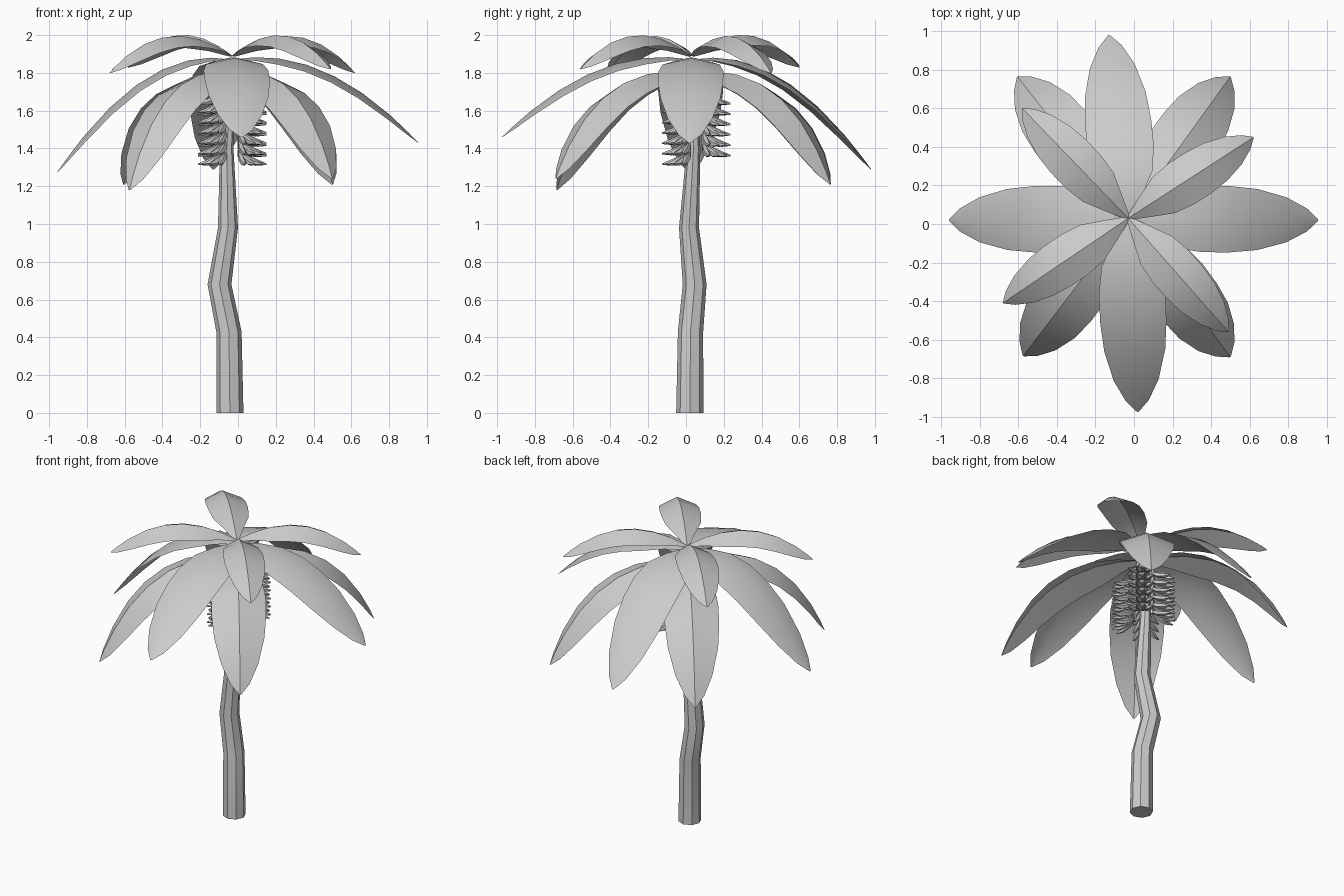
import bpy, bmesh, math
from mathutils import Vector, Matrix

if "Cube" in bpy.data.objects:
    bpy.data.objects.remove(bpy.data.objects["Cube"])

grey = bpy.data.materials.new("plain_grey")
grey.use_nodes = True
COLOUR = (0.6, 0.6, 0.6, 1)
grey.diffuse_color = COLOUR
grey.node_tree.nodes["Principled BSDF"].inputs["Base Color"].default_value = COLOUR


def finish(bm, name, closed=True):
    """Turn a bmesh into a named object, smooth except at sharp edges."""
    if closed:
        bmesh.ops.recalc_face_normals(bm, faces=bm.faces)
    mesh = bpy.data.meshes.new(name)
    bm.to_mesh(mesh)
    bm.free()
    mesh.materials.append(grey)
    obj = bpy.data.objects.new(name, mesh)
    bpy.context.collection.objects.link(obj)
    bpy.ops.object.select_all(action='DESELECT')
    obj.select_set(True)
    bpy.context.view_layer.objects.active = obj
    bpy.ops.object.shade_smooth_by_angle(angle=math.radians(30))


def tube(bm, path, radii, sides, level=False):
    """Capped tube along a path; level keeps the rings horizontal."""
    rings = []
    for i, p in enumerate(path):
        d = path[min(i + 1, len(path) - 1)] - path[max(i - 1, 0)]
        turn = Matrix.Identity(3) if level else d.to_track_quat('Z', 'Y').to_matrix()
        ring = []
        for k in range(sides):
            a = math.tau * k / sides
            ring.append(bm.verts.new(p + turn @ Vector((math.cos(a), math.sin(a), 0)) * radii[i]))
        rings.append(ring)
    for low, high in zip(rings, rings[1:]):
        for k in range(sides):
            n = (k + 1) % sides
            bm.faces.new((low[k], low[n], high[n], high[k]))
    bm.faces.new(rings[0][::-1])
    bm.faces.new(rings[-1])


# Crooked trunk
trunk = [(-0.043, 0.02, 0, 0.072), (-0.048, 0.024, 0.43, 0.067),
         (-0.098, 0.046, 0.68, 0.063), (-0.053, 0.016, 0.98, 0.053),
         (-0.06, 0.04, 1.4, 0.036), (-0.03, 0.03, 1.85, 0.022)]
bm = bmesh.new()
tube(bm, [Vector(p[:3]) for p in trunk], [p[3] for p in trunk], 8, level=True)
finish(bm, "trunk")

# Leaf outline: distance along the leaf, share of the half width
OUTLINE = [(0, 0.1), (0.12, 0.5), (0.25, 0.88), (0.4, 1), (0.55, 1),
           (0.7, 0.92), (0.85, 0.68), (0.95, 0.35), (1, 0.03)]


def leaf(name, tip, base_z, rise, half, fold, ease):
    """Arched leaf with a raised midrib and drooping edges."""
    base = Vector((-0.03, 0.03, base_z))
    tip = Vector(tip)
    flat = Vector((tip.x - base.x, tip.y - base.y, 0))
    side = Vector((-flat.y, flat.x, 0)).normalized()

    def rib(t):
        p = base + flat * ((1 + ease) * t - ease * t * t)
        p.z = base_z + rise * t + (tip.z - base_z - rise) * t * t
        return p

    bm = bmesh.new()
    rows = []
    for t, w in OUTLINE:
        p = rib(t)
        along = (rib(t + 0.01) - rib(t - 0.01)).normalized()
        up = along.cross(side)
        rows.append([bm.verts.new(p + side * half * w * s - up * fold * w * abs(s))
                     for s in (-1, 0, 1)])
    for a, b in zip(rows, rows[1:]):
        for k in (0, 1):
            bm.faces.new((a[k], b[k], b[k + 1], a[k + 1]))
    finish(bm, name, closed=False)


# Long leaves pointing along the axes
for label, tip in [("left", (0.955, 0.02, 1.43)), ("right", (-0.96, 0.02, 1.27)),
                   ("front", (0.02, -0.975, 1.46)), ("back", (-0.13, 0.98, 1.29))]:
    leaf("long_leaf_" + label, tip, 1.87, 0.18, 0.172, 0.037, 0)

# Drooping diagonal leaves
for label, tip in [("back_left", (0.5, 0.765, 1.21)), ("back_right", (-0.605, 0.765, 1.21)),
                   ("front_right", (-0.575, -0.685, 1.18)), ("front_left", (0.5, -0.69, 1.24))]:
    leaf("drooping_leaf_" + label, tip, 1.8, 0.15, 0.17, 0.06, 0.4)

# Short crown leaves
for label, tip in [("back_left", (0.62, 0.45, 1.8)), ("front_left", (0.49, -0.56, 1.82)),
                   ("front_right", (-0.68, -0.41, 1.8)), ("back_right", (-0.58, 0.6, 1.83))]:
    leaf("crown_leaf_" + label, tip, 1.89, 0.5, 0.125, 0.055, 0.1)

# Hanging fruit bunches: a spine with tiers of fanned, drooping fingers
FINGER = [(0, 0, 0.008), (0.045, -0.03, 0.018), (0.1, -0.052, 0.016), (0.145, -0.058, 0.004)]
for label, degrees, bottom in [("back_left", 45, 1.42), ("back_right", 135, 1.42),
                               ("front_right", 225, 1.375), ("front_left", 315, 1.375)]:
    angle = math.radians(degrees)
    spine = Vector((-0.03, 0.055, 0)) + Vector((math.cos(angle), math.sin(angle), 0)) * 0.055
    bm = bmesh.new()
    tube(bm, [Vector((-0.03, 0.03, 1.82)), spine + Vector((0, 0, 1.7)),
              spine + Vector((0, 0, bottom - 0.02))], [0.012, 0.016, 0.012], 6)
    for tier in range(6):
        root = spine + Vector((0, 0, bottom + 0.055 * tier))
        for fan in (-33, -11, 11, 33):
            a = angle + math.radians(fan)
            d = Vector((math.cos(a), math.sin(a), 0))
            tube(bm, [root + d * r + Vector((0, 0, z)) for r, z, _ in FINGER],
                 [thick for _, _, thick in FINGER], 5)
    finish(bm, "fruit_bunch_" + label)
